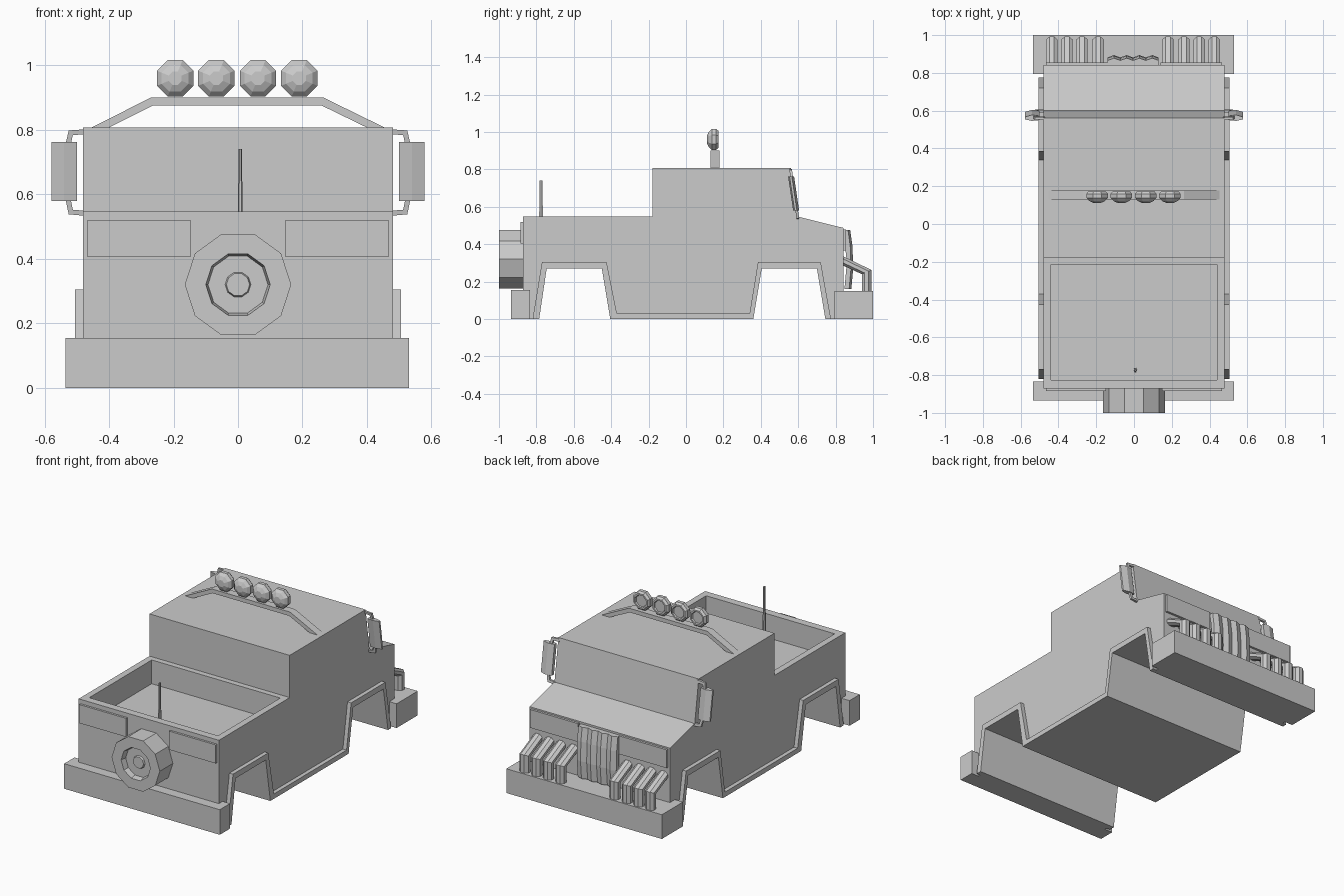
import bpy, bmesh
from math import sin, cos, pi, radians
from mathutils import Vector

if "Cube" in bpy.data.objects:
    bpy.data.objects.remove(bpy.data.objects["Cube"])


def loft(name, loops):
    """Bridge equal-sized point loops into one capped solid."""
    bm = bmesh.new()
    rings = [[bm.verts.new(p) for p in lp] for lp in loops]
    n = len(rings[0])
    for a, b in zip(rings, rings[1:]):
        for i in range(n):
            j = (i + 1) % n
            bm.faces.new((a[i], a[j], b[j], b[i]))
    bm.faces.new(rings[0][::-1])
    bm.faces.new(rings[-1])
    bmesh.ops.recalc_face_normals(bm, faces=bm.faces)
    me = bpy.data.meshes.new(name)
    bm.to_mesh(me)
    bm.free()
    ob = bpy.data.objects.new(name, me)
    bpy.context.collection.objects.link(ob)
    return ob


def prism_x(name, yz, x0, x1):
    return loft(name, [[(x, y, z) for y, z in yz] for x in (x0, x1)])


def prism_y(name, xz, y0, y1):
    return loft(name, [[(x, y, z) for x, z in xz] for y in (y0, y1)])


def box(name, x0, x1, y0, y1, z0, z1):
    return prism_x(name, [(y0, z0), (y1, z0), (y1, z1), (y0, z1)], x0, x1)


def lathe_y(name, x, z, profile, sides, start=0.0):
    """Profile of (y, radius) turned around an axis along y."""
    ang = [start + 2 * pi * i / sides for i in range(sides)]
    return loft(name, [[(x + r * cos(a), y, z + r * sin(a)) for a in ang]
                       for y, r in profile])


def mirror_x(ob):
    m = ob.modifiers.new("mirror", 'MIRROR')
    m.use_axis = (True, False, False)
    return ob


# Body shell: side profile with wheel arches, bed hollowed out
arch_r = [(-0.785, 0), (-0.745, 0.27), (-0.45, 0.27), (-0.405, 0)]
arch_f = [(0.36, 0), (0.405, 0.27), (0.70, 0.27), (0.745, 0)]
body = prism_x("body", [(-0.872, 0)] + arch_r + arch_f + [
    (0.842, 0), (0.842, 0.487), (0.60, 0.547), (0.562, 0.808),
    (-0.18, 0.808), (-0.18, 0.547), (-0.872, 0.547)], -0.48, 0.48)
cutter = box("bed_cutter", -0.44, 0.44, -0.825, -0.215, 0.40, 0.70)
# Keep the cab's rear wall intact above the rim
cutter.hide_render = True
cutter.hide_viewport = True
cutter.display_type = 'WIRE'
cut = body.modifiers.new("bed", 'BOOLEAN')
cut.operation = 'DIFFERENCE'
cut.solver = 'EXACT'
cut.object = cutter

# Arch and sill trim along both sides
outer = [(0.775, 0), (0.72, 0.305), (0.385, 0.305), (0.34, 0.03),
         (-0.37, 0.03), (-0.425, 0.305), (-0.77, 0.305), (-0.82, 0)]
mirror_x(prism_x("arch_trim", arch_r + arch_f + outer, 0.475, 0.505))

# Bumpers
box("rear_bumper", -0.535, 0.53, -0.935, -0.835, 0, 0.155)
box("front_bumper", -0.535, 0.53, 0.793, 1.0, 0, 0.15)

# Raised lamp panels
mirror_x(box("tail_lamp_panel", 0.147, 0.467, -0.885, -0.86, 0.405, 0.52))
mirror_x(box("headlamp_panel", 0.14, 0.467, 0.83, 0.856, 0.365, 0.478))

# Spare wheel with recessed centre and hub
lathe_y("spare_wheel", 0, 0.32, [(-0.865, 0.165), (-1.0, 0.165),
        (-1.0, 0.10), (-0.965, 0.093), (-0.965, 0.04), (-0.975, 0.036)], 10)

# Fluted, slightly bowed grille
xs = [-0.14 + 0.27 * i / 8 for i in range(9)]
rows = [(0.475, 0.866), (0.39, 0.878), (0.27, 0.882), (0.16, 0.872)]
loft("grille", [[(x, y + (0.012 if i % 2 else 0.0), z) for i, x in enumerate(xs)]
                + [(0.13, y - 0.025, z), (-0.14, y - 0.025, z)] for z, y in rows])

# Brush guard bars: octagonal section bent down onto the bumper
path = [((0.835, 0.288), (0.835, 0.338)), ((0.94, 0.24), (0.992, 0.262)),
        ((0.94, 0.145), (0.992, 0.145))]
octo = [(cos(a) / cos(pi / 8), sin(a) / cos(pi / 8))
        for a in (pi / 8 + pi / 4 * i for i in range(8))]
for k, cx in enumerate((-0.435, -0.355, -0.275, -0.19, 0.18, 0.265, 0.345, 0.425)):
    loops = []
    for lo, hi in path:
        lo, hi = Vector(lo), Vector(hi)
        ring = []
        for u, v in octo:
            p = lo.lerp(hi, 0.5 + 0.5 * v)
            ring.append((cx + 0.03 * u, p.x, p.y))
        loops.append(ring)
    loft(f"guard_bar_{k + 1}", loops)

# Roof light bar and four faceted lamps
prism_y("roof_bar", [(-0.455, 0.807), (-0.27, 0.90), (0.265, 0.90), (0.455, 0.807),
                     (0.40, 0.807), (0.26, 0.875), (-0.265, 0.875), (-0.40, 0.807)],
        0.13, 0.178)
for k, cx in enumerate((-0.195, -0.067, 0.062, 0.19)):
    lathe_y(f"roof_lamp_{k + 1}", cx, 0.96, [
        (0.112, 0.022), (0.122, 0.045), (0.138, 0.061), (0.160, 0.061),
        (0.173, 0.05), (0.173, 0.04), (0.165, 0.036)], 8, pi / 8)

# Aerial standing in the bed
loft("aerial", [[(0.007 + r * cos(a), -0.775 + 1.6 * r * sin(a), z)
                 for a in (pi / 3 * i for i in range(6))]
                for z, r in ((0.40, 0.009), (0.74, 0.005))])


# Side mirrors leaning with the windscreen
def lean(z):
    return 0.598 - (z - 0.545) * 0.148


plan = [(0.50, -0.012), (0.54, -0.016), (0.578, -0.008),
        (0.578, 0.004), (0.54, 0.016), (0.50, 0.010)]
mirror_x(loft("side_mirror", [[(x, lean(z) - 0.004 + d, z) for x, d in plan]
                              for z in (0.58, 0.763)]))

# Mirror bracket: thin C-shaped arm
t_out = [(0.47, 0.802), (0.525, 0.798), (0.536, 0.75), (0.536, 0.59),
         (0.525, 0.538), (0.47, 0.533)]
t_in = [(0.47, 0.786), (0.512, 0.784), (0.52, 0.75), (0.52, 0.59),
        (0.512, 0.552), (0.47, 0.549)]
mirror_x(loft("mirror_arm", [
    [(a[0], lean(a[1]) - 0.008, a[1]), (a[0], lean(a[1]) + 0.006, a[1]),
     (b[0], lean(b[1]) + 0.006, b[1]), (b[0], lean(b[1]) - 0.008, b[1])]
    for a, b in zip(t_out, t_in)]))
